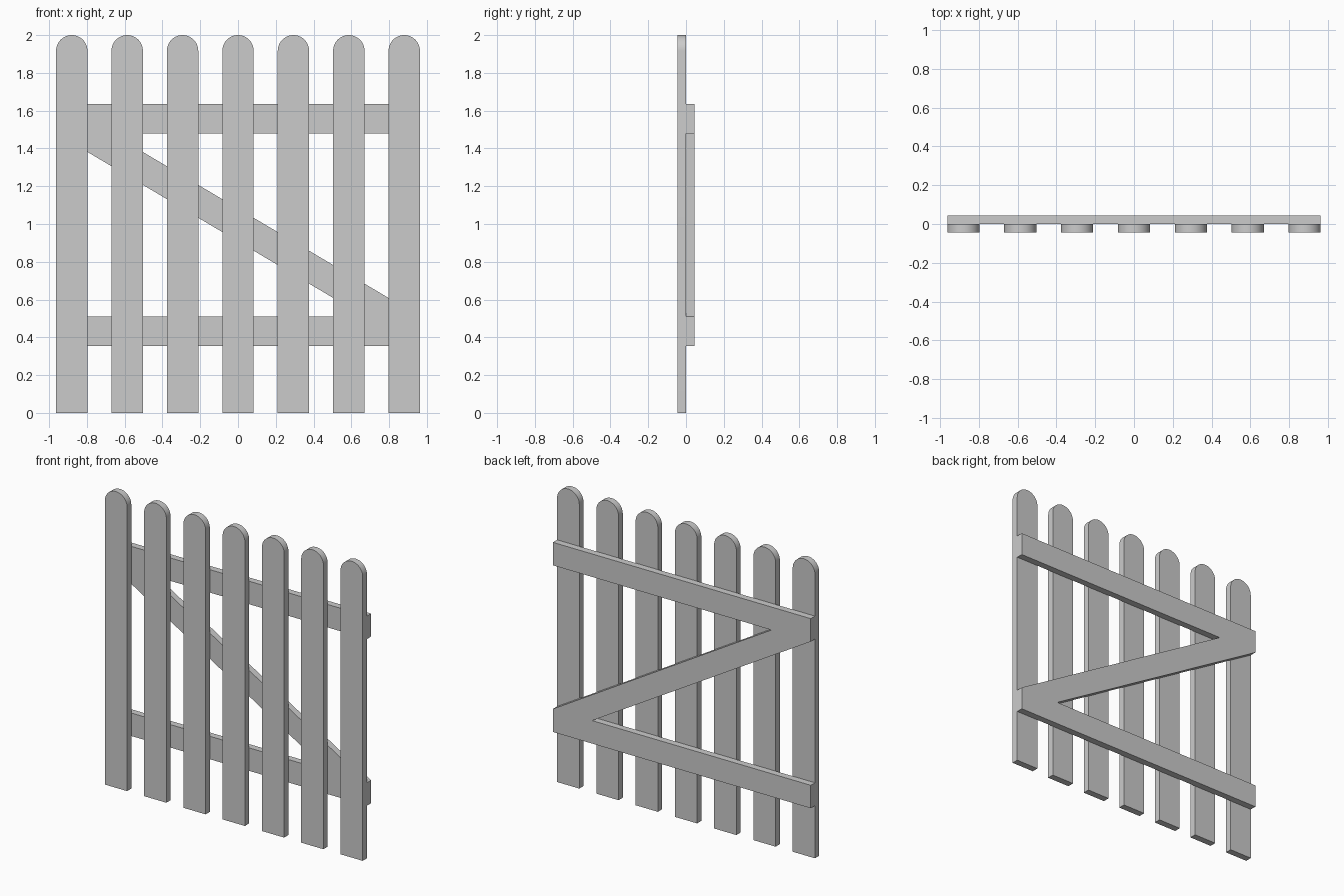
import bpy, bmesh, math

if "Cube" in bpy.data.objects:
    bpy.data.objects.remove(bpy.data.objects["Cube"])

DEPTH = 0.045      # board thickness
HALF_SPAN = 0.963  # half of gate width


def board(name, profile, y0, y1, smooth=False):
    """Extrude an (x, z) outline from y0 to y1."""
    mesh = bpy.data.meshes.new(name)
    bm = bmesh.new()
    face = bm.faces.new([bm.verts.new((x, y0, z)) for x, z in profile])
    ext = bmesh.ops.extrude_face_region(bm, geom=[face])
    moved = [v for v in ext["geom"] if isinstance(v, bmesh.types.BMVert)]
    bmesh.ops.translate(bm, verts=moved, vec=(0, y1 - y0, 0))
    bmesh.ops.recalc_face_normals(bm, faces=bm.faces)
    bm.to_mesh(mesh)
    bm.free()
    obj = bpy.data.objects.new(name, mesh)
    bpy.context.collection.objects.link(obj)
    if smooth:
        bpy.ops.object.select_all(action='DESELECT')
        obj.select_set(True)
        bpy.context.view_layer.objects.active = obj
        bpy.ops.object.shade_smooth_by_angle(angle=math.radians(30))
    return obj


# Seven round-topped pickets on the front
R, HEIGHT, COUNT, ARC = 0.083, 2.0, 7, 24
for i in range(COUNT):
    cx = (HALF_SPAN - R) * (2 * i / (COUNT - 1) - 1)
    outline = [(cx - R, 0), (cx + R, 0)]
    outline += [(cx + R * math.cos(math.pi * k / ARC),
                 HEIGHT - R + R * math.sin(math.pi * k / ARC)) for k in range(ARC + 1)]
    board(f"picket_{i + 1}", outline, -DEPTH, 0, smooth=True)

# Two horizontal rails on the back
LOW, HIGH = (0.355, 0.51), (1.48, 1.635)
for name, (z0, z1) in (("lower_rail", LOW), ("upper_rail", HIGH)):
    board(name, [(-HALF_SPAN, z0), (HALF_SPAN, z0), (HALF_SPAN, z1), (-HALF_SPAN, z1)], 0, DEPTH)

# Diagonal brace cut flush between the rails
INNER = 0.67
board("diagonal_brace",
      [(-HALF_SPAN, HIGH[0]), (INNER, LOW[1]), (HALF_SPAN, LOW[1]), (-INNER, HIGH[0])], 0, DEPTH)
